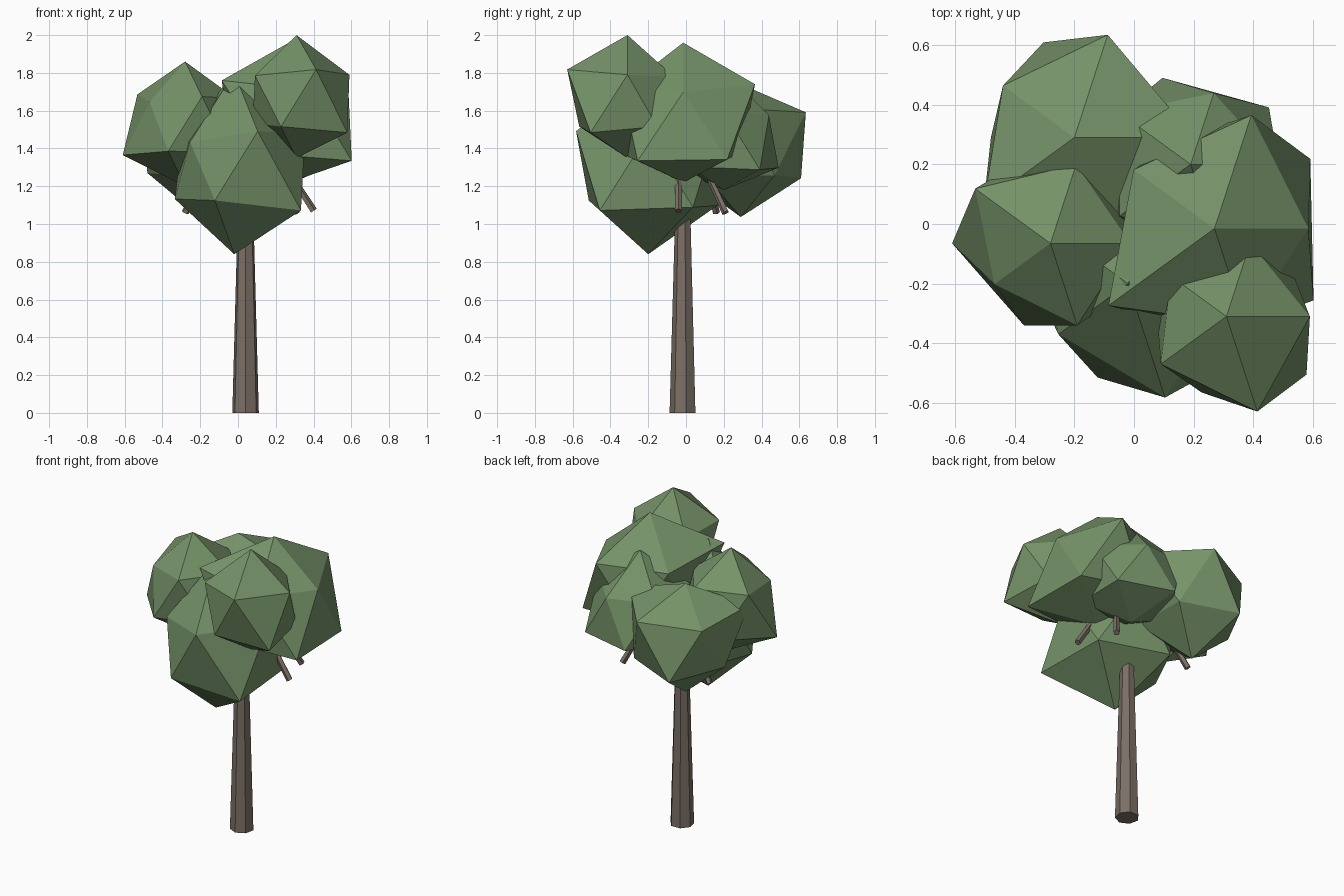
import bpy, bmesh, math
from mathutils import Vector

if "Cube" in bpy.data.objects:
    bpy.data.objects.remove(bpy.data.objects["Cube"])


def material(name, rgb):
    m = bpy.data.materials.new(name)
    m.diffuse_color = (*rgb, 1)
    m.use_nodes = True
    m.node_tree.nodes["Principled BSDF"].inputs["Base Color"].default_value = m.diffuse_color
    return m


LEAF = material("leaf_green", (0.18, 0.29, 0.14))
BARK = material("bark_brown", (0.20, 0.16, 0.13))


def finish(bm, name, mat):
    mesh = bpy.data.meshes.new(name)
    bm.to_mesh(mesh)
    bm.free()
    mesh.materials.append(mat)
    bpy.context.collection.objects.link(bpy.data.objects.new(name, mesh))


def foliage(name, centre, top, ring, bottom):
    """Icosahedron with each corner pushed to its own radius; ring runs every 36 degrees."""
    bm = bmesh.new()
    bmesh.ops.create_icosphere(bm, subdivisions=1, radius=1)
    for v in bm.verts:
        if abs(v.co.z) > 0.9:
            r = top if v.co.z > 0 else bottom
        else:
            r = ring[round(math.degrees(math.atan2(v.co.y, v.co.x)) / 36) % 10]
        v.co = Vector(centre) + v.co.normalized() * r
    finish(bm, name, LEAF)


def limb(name, start, end, r1, r2, sides):
    """Tapered straight cylinder between two points."""
    a, b = Vector(start), Vector(end)
    bm = bmesh.new()
    bmesh.ops.create_cone(bm, cap_ends=True, segments=sides, radius1=r1, radius2=r2, depth=(b - a).length)
    rot = (b - a).to_track_quat('Z', 'Y')
    for v in bm.verts:
        v.co = rot @ v.co + (a + b) / 2
    finish(bm, name, BARK)


# Trunk and the stubby branches
limb("trunk", (0.04, -0.015, 0), (0.04, -0.015, 1.25), 0.072, 0.037, 7)
limb("branch_right", (0.40, -0.04, 1.07), (0.22, -0.04, 1.35), 0.02, 0.016, 5)
limb("branch_back_right", (0.31, 0.21, 1.06), (0.20, 0.08, 1.34), 0.02, 0.016, 5)
limb("branch_back_left", (-0.28, 0.16, 1.06), (-0.14, 0.10, 1.32), 0.02, 0.016, 5)

# Leaf clumps
foliage("clump_top", (0.31, -0.31, 1.65), 0.35,
        [.313, .30, .29, .30, .257, .26, .304, .30, .375, .371], 0.30)
foliage("clump_front", (-0.02, -0.20, 1.29), 0.51,
        [.42, .45, .42, .43, .38, .352, .323, .37, .449, .488], 0.45)
foliage("clump_right", (0.27, -0.015, 1.54), 0.42,
        [.352, .444, .447, .36, .375, .34, .492, .38, .38, .459], 0.32)
foliage("clump_left", (-0.28, -0.065, 1.53), 0.33,
        [.30, .33, .311, .33, .349, .369, .26, .323, .323, .33], 0.33)
foliage("clump_back_left", (-0.20, 0.29, 1.41), 0.33,
        [.45, .34, .405, .375, .331, .313, .42, .35, .35, .35], 0.373)
foliage("clump_back_right", (0.19, 0.20, 1.45), 0.37,
        [.33, .363, .281, .341, .33, .33, .33, .33, .33, .33], 0.27)
